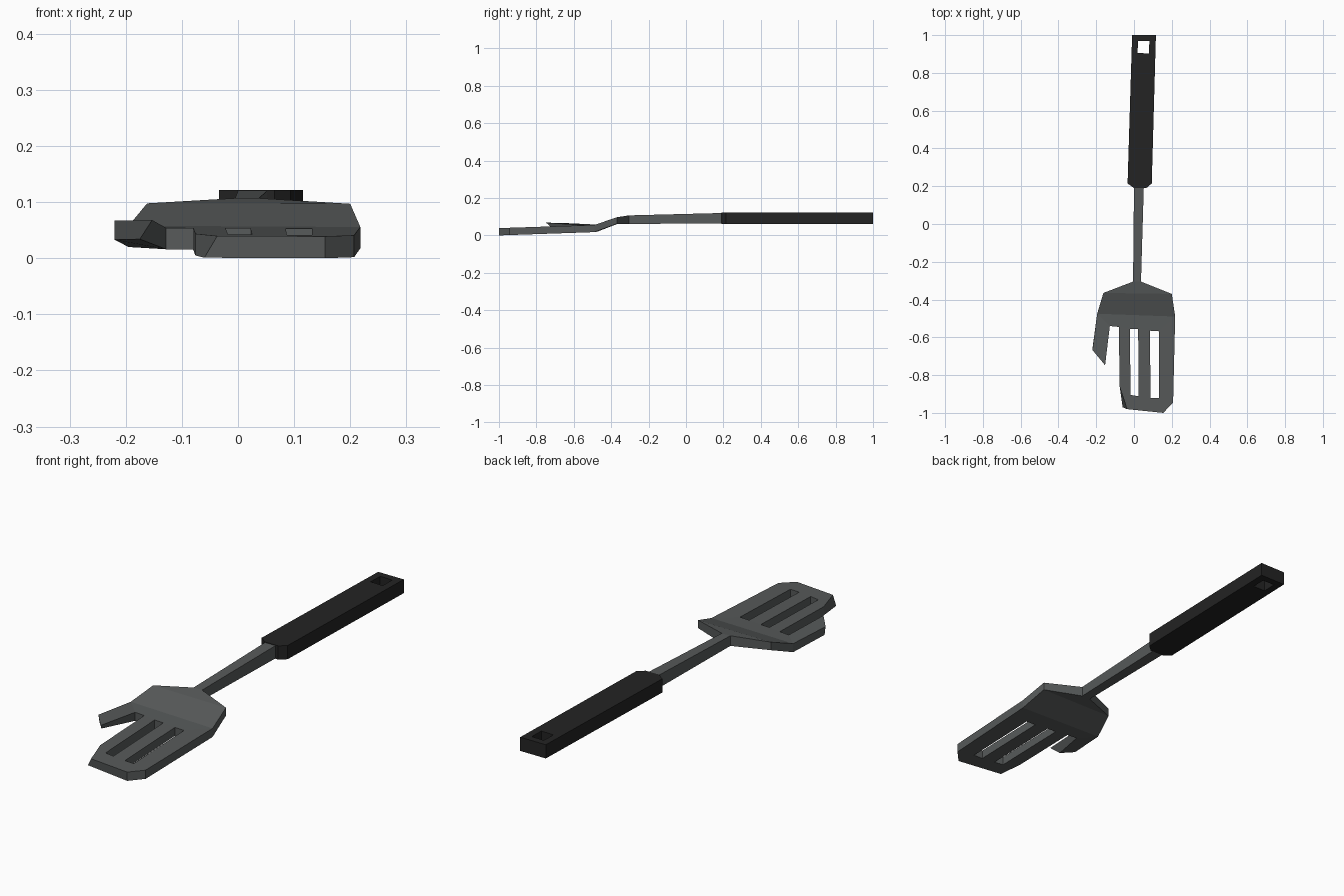
import bpy, bmesh

if "Cube" in bpy.data.objects:
    bpy.data.objects.remove(bpy.data.objects["Cube"])


def material(name, rgb):
    m = bpy.data.materials.new(name)
    m.diffuse_color = (*rgb, 1)
    m.use_nodes = True
    m.node_tree.nodes["Principled BSDF"].inputs["Base Color"].default_value = m.diffuse_color
    return m


def slab(name, top, bottom, cells, mat):
    """Plate made of top cells, matching bottom cells and walls on every open edge."""
    bm = bmesh.new()
    up = {k: bm.verts.new(p) for k, p in top.items()}
    down = {k: bm.verts.new(p) for k, p in bottom.items()}
    count = {}
    for cell in cells:
        keys = cell.split()
        bm.faces.new([up[k] for k in keys])
        bm.faces.new([down[k] for k in reversed(keys)])
        for a, b in zip(keys, keys[1:] + keys[:1]):
            count.setdefault(frozenset((a, b)), []).append((a, b))
    for uses in count.values():
        if len(uses) == 1:
            a, b = uses[0]
            bm.faces.new([up[b], up[a], down[a], down[b]])
    bmesh.ops.recalc_face_normals(bm, faces=bm.faces)
    mesh = bpy.data.meshes.new(name)
    bm.to_mesh(mesh)
    bm.free()
    mesh.materials.append(mat)
    ob = bpy.data.objects.new(name, mesh)
    bpy.context.collection.objects.link(ob)
    return ob


def height(y, keys):
    """Piecewise linear height along the length."""
    for (y0, z0), (y1, z1) in zip(keys, keys[1:]):
        if y <= y1:
            return z0 + (z1 - z0) * (y - y0) / (y1 - y0)
    return keys[-1][1]


metal = material("grey metal", (0.095, 0.102, 0.102))
black = material("black plastic", (0.017, 0.017, 0.017))

# Slotted blade with its rod: r rod, n neck, s shoulder, c crease,
# t slot tops, b slot ends, e-g front edge, A-B tip of the bent tine
pts = {
    "r0": (0.0, 0.2), "r1": (0.052, 0.2),
    "n0": (-0.005, -0.305), "n1": (0.037, -0.305),
    "s0": (-0.162, -0.365), "s1": (0.2, -0.37),
    "c0": (-0.195, -0.475), "c1": (0.218, -0.49),
    "t1": (-0.128, -0.54), "t2": (-0.08, -0.545), "t3": (-0.022, -0.555),
    "t4": (0.022, -0.557), "t5": (0.085, -0.565), "t6": (0.132, -0.568),
    "b2": (-0.076, -0.86), "b3": (-0.018, -0.905), "b4": (0.025, -0.912),
    "b5": (0.087, -0.92), "b6": (0.132, -0.922),
    "e": (0.207, -0.945), "f": (0.155, -1.0), "g": (-0.037, -0.98),
}
top_z = [(-1, 0.039), (-0.48, 0.056), (-0.37, 0.097), (-0.305, 0.107), (0.2, 0.12)]
low_z = [(-1, 0.0), (-0.48, 0.018), (-0.37, 0.062), (-0.305, 0.062), (0.2, 0.063)]
top = {k: (x, y, height(y, top_z)) for k, (x, y) in pts.items()}
low = {k: (x, y, height(y, low_z)) for k, (x, y) in pts.items()}
low["g"] = (-0.06, -0.97, 0.001)
top["A"], top["B"] = (-0.22, -0.667, 0.067), (-0.153, -0.748, 0.068)
low["A"], low["B"] = (-0.22, -0.66, 0.033), (-0.175, -0.71, 0.034)
slab("slotted_blade", top, low, [
    "n0 n1 r1 r0", "s0 s1 n1 n0", "c0 c1 s1 s0",
    "c0 t1 t2 t3 t4 t5 t6 c1",
    "c0 A B t1",
    "t2 b2 b3 t3", "t4 b4 b5 t5", "t6 b6 e c1",
    "b2 g b3", "b3 g f b6 b5 b4", "b6 f e",
], metal)

# Handle with a square hanging hole
grip = {
    "A": (-0.01, 1.0), "B": (0.116, 1.0), "C": (0.094, 0.215), "D": (-0.034, 0.215),
    "E": (0.065, 0.19), "F": (0.0, 0.19),
    "a": (0.021, 0.97), "b": (0.081, 0.968), "c": (0.08, 0.903), "d": (0.019, 0.905),
}
slab("handle",
     {k: (x, y, 0.122) for k, (x, y) in grip.items()},
     {k: (x, y, 0.061) for k, (x, y) in grip.items()},
     ["A B b a", "B C c b", "C D d c", "D A a d", "D C E F"], black)
